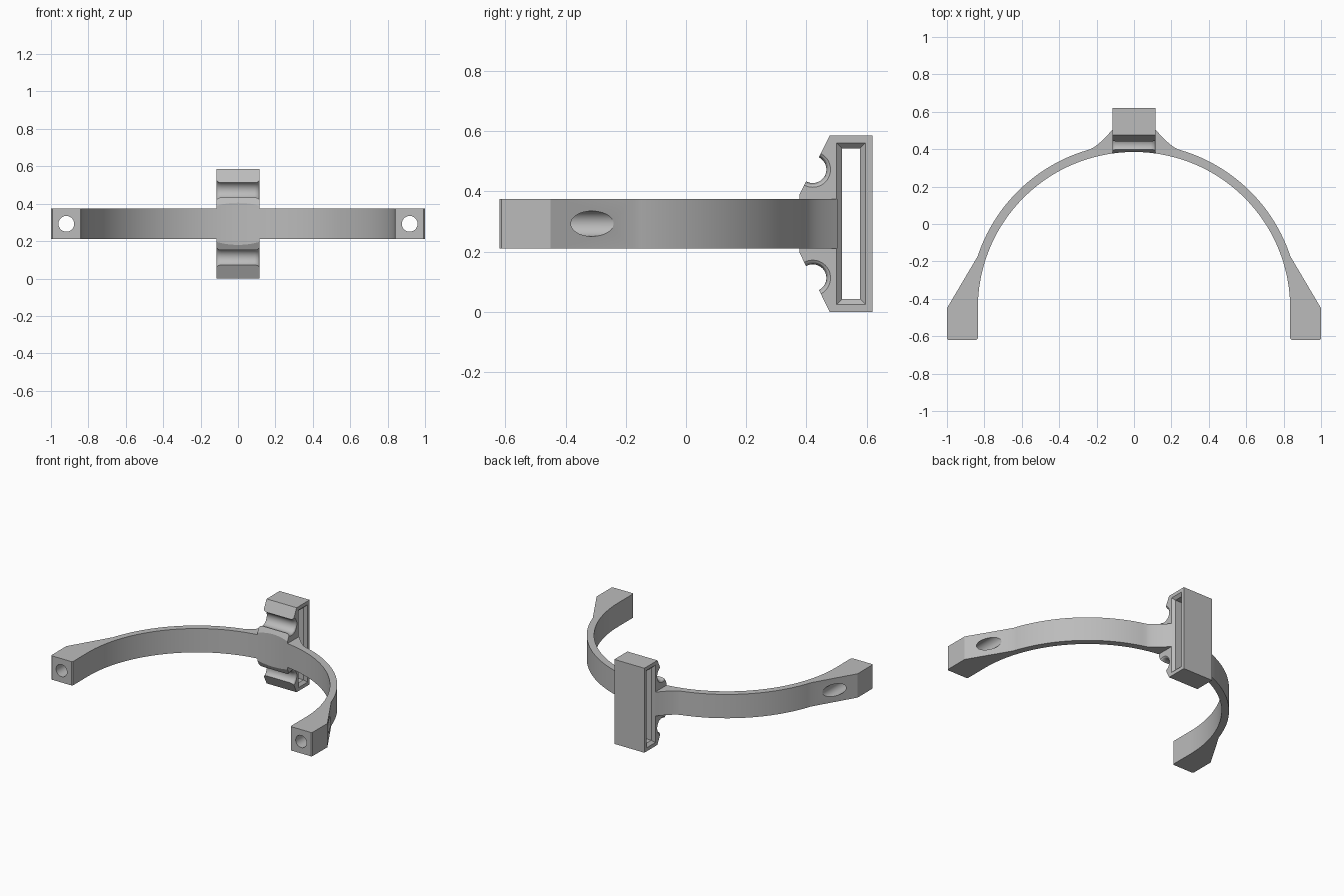
import bpy, bmesh
from math import sin, cos, acos, atan2, pi, radians
from mathutils import Vector

if "Cube" in bpy.data.objects:
    bpy.data.objects.remove(bpy.data.objects["Cube"])

MID = 0.2925                 # mid height of everything
ARC_Y = -0.45                # centre of the curved band
R_IN, R_OUT = 0.835, 0.881
HALF = 0.115                 # half width of the mount

grey = bpy.data.materials.new("grey plastic")
grey.diffuse_color = (0.5, 0.5, 0.5, 1)
grey.use_nodes = True
grey.node_tree.nodes["Principled BSDF"].inputs["Base Color"].default_value = grey.diffuse_color


def loft(name, rings):
    """Closed solid skinned through equal-length rings of points."""
    bm = bmesh.new()
    loops = [[bm.verts.new(p) for p in ring] for ring in rings]
    n = len(loops[0])
    bm.faces.new(loops[0][::-1])
    bm.faces.new(loops[-1])
    for a, b in zip(loops, loops[1:]):
        for i in range(n):
            j = (i + 1) % n
            bm.faces.new((a[i], a[j], b[j], b[i]))
    bmesh.ops.recalc_face_normals(bm, faces=bm.faces)
    mesh = bpy.data.meshes.new(name)
    bm.to_mesh(mesh)
    bm.free()
    obj = bpy.data.objects.new(name, mesh)
    bpy.context.collection.objects.link(obj)
    mesh.materials.append(grey)
    return obj


def circle(r, n=48):
    return [(r * cos(2 * pi * i / n), r * sin(2 * pi * i / n)) for i in range(n)]


def arc(r, a0, a1, n):
    return [(r * cos(a0 + (a1 - a0) * i / n), ARC_Y + r * sin(a0 + (a1 - a0) * i / n))
            for i in range(n + 1)]


def cut(obj, cutters):
    for c in cutters:
        m = obj.modifiers.new("cut", 'BOOLEAN')
        m.object, m.operation, m.solver = c, 'DIFFERENCE', 'EXACT'
    bpy.ops.object.select_all(action='DESELECT')
    obj.select_set(True)
    bpy.context.view_layer.objects.active = obj
    for m in list(obj.modifiers):
        bpy.ops.object.modifier_apply(modifier=m.name)
    for c in cutters:
        bpy.data.objects.remove(c)
    bpy.ops.object.shade_smooth_by_angle(angle=radians(25))


# Arm outline: foot, sloped shoulder, outer arc, fillet to the mount, inner arc
outer = arc(R_OUT, atan2(0.276, 0.837), acos(0.235 / R_OUT), 32)
p0, p1, p2 = Vector(outer[-1]), Vector((0.187, 0.421)), Vector((HALF, 0.505))
fillet = [tuple(p0 * (1 - t) ** 2 + p1 * 2 * t * (1 - t) + p2 * t * t)
          for t in [k / 8 for k in range(1, 9)]]
inner = arc(R_IN, acos(HALF / R_IN), 0, 48)
outline = ([(R_IN, -0.613), (R_IN + 0.007, -0.62), (0.993, -0.62), (1, -0.613), (1, -0.45)]
           + outer + fillet + inner)

# Two arms, each with a screw hole running out through the sloped shoulder
for side, label in ((1, "right"), (-1, "left")):
    arm = loft(label + "_arm", [[(side * x, y, z) for x, y in outline]
                                for z in (MID - 0.0825, MID + 0.0825)])
    hole = loft("hole_cutter", [[(side * 0.918 + x, y, MID + z) for x, z in circle(0.042)]
                                for y in (-0.8, 0.0)])
    cut(arm, [hole])

# Strap mount: side profile mirrored about the mid height
upper = [(0.345, 0.0325), (0.345, 0.0825), (0.37, 0.0825), (0.4, 0.143),
         (0.44, 0.2175), (0.477, 0.2925), (0.62, 0.2925)]
profile = [(y, MID + z) for y, z in upper] + [(y, MID - z) for y, z in upper[::-1]]
mount = loft("strap_mount", [[(x, y, z) for y, z in profile] for x in (-HALF, HALF)])

# Front of the mount follows the band's inner curve
cutters = [loft("curve_cutter", [[(x, ARC_Y + y, z) for x, y in circle(R_IN, 288)]
                                 for z in (-0.5, 1.0)])]

# Round cross notches with flared mouths
stations = [(0.135, 0.075), (HALF, 0.059), (0.110, 0.052), (0.101, 0.047), (0.09, 0.045)]
stations = [(-x, r) for x, r in stations] + stations[::-1]
for s in (-1, 1):
    cutters.append(loft("notch_cutter",
                        [[(x, 0.421 + y, MID + s * 0.18 + z) for y, z in circle(r)]
                         for x, r in stations]))

# Strap slot with chamfered openings
rings = []
for x, g in ((-0.135, 0.038), (-0.097, 0), (0.097, 0), (0.135, 0.038)):
    h, w = 0.25 + g, 0.03 + g
    rings.append([(x, 0.548 + sy * w, MID + sz * h)
                  for sy, sz in ((-1, -1), (1, -1), (1, 1), (-1, 1))])
cutters.append(loft("slot_cutter", rings))
cut(mount, cutters)
